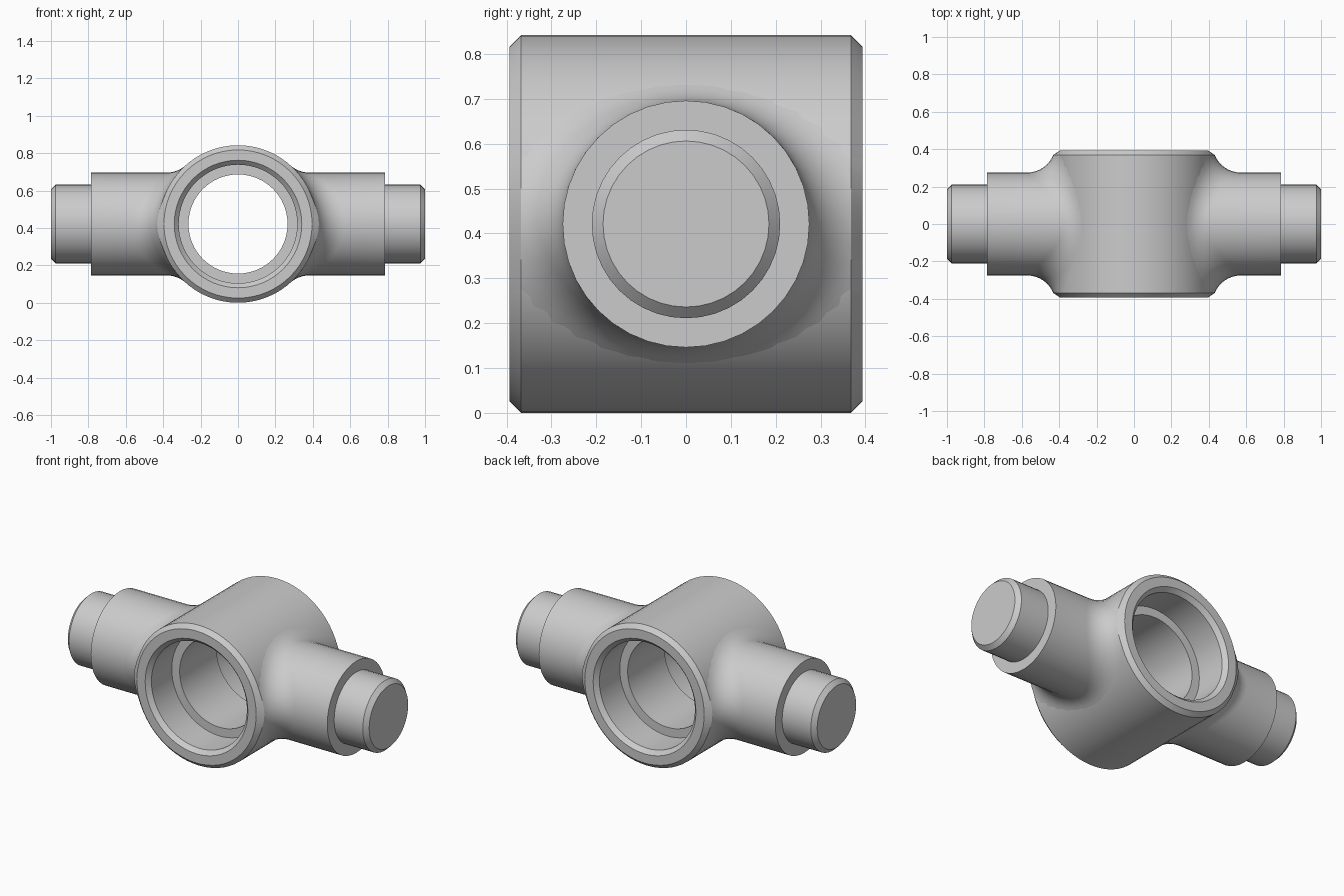
import bpy, bmesh, math
from mathutils import Vector

cube = bpy.data.objects.get("Cube")
if cube:
    bpy.data.objects.remove(cube, do_unlink=True)

HUB_R, HUB_Y, CHAMFER = 0.421, 0.393, 0.025
ARM_R, PIN_R, FILLET = 0.275, 0.21, 0.15
CENTRE_Z = HUB_R

steel = bpy.data.materials.new("grey_steel")
steel.use_nodes = True
GREY = (0.6, 0.6, 0.6, 1)
steel.diffuse_color = GREY
steel.node_tree.nodes["Principled BSDF"].inputs["Base Color"].default_value = GREY


def finish(bm, name):
    bmesh.ops.recalc_face_normals(bm, faces=bm.faces[:])
    mesh = bpy.data.meshes.new(name)
    bm.to_mesh(mesh)
    bm.free()
    mesh.materials.append(steel)
    ob = bpy.data.objects.new(name, mesh)
    ob.location.z = CENTRE_Z
    bpy.context.collection.objects.link(ob)
    bpy.ops.object.select_all(action='DESELECT')
    ob.select_set(True)
    bpy.context.view_layer.objects.active = ob
    bpy.ops.object.shade_smooth_by_angle(angle=math.radians(30))
    return ob


def loft(bm, rings, closed=False):
    """Skin a list of point rings with quads; returns the vertex rings."""
    vs = [[bm.verts.new(p) for p in ring] for ring in rings]
    pairs = list(zip(vs, vs[1:])) + ([(vs[-1], vs[0])] if closed else [])
    for a, b in pairs:
        for i in range(len(a)):
            j = (i + 1) % len(a)
            bm.faces.new((a[i], a[j], b[j], b[i]))
    return vs


# Hub: revolved section with chamfered rims and a stepped bore
half = [(HUB_R, HUB_Y - CHAMFER), (HUB_R - CHAMFER, HUB_Y), (0.341, HUB_Y),
        (0.317, HUB_Y - CHAMFER), (0.317, 0.175), (0.265, 0.175)]
section = half + [(r, -y) for r, y in reversed(half)]
N = 64
bm = bmesh.new()
loft(bm, [[(r * math.cos(2 * math.pi * i / N), y, r * math.sin(2 * math.pi * i / N))
           for i in range(N)] for r, y in section], closed=True)
finish(bm, "hub")


# Arms: stepped pin and barrel, blended into the hub by a rolling-ball fillet
def build_arm(name, side):
    n, steps = 40, 10
    angles = [2 * math.pi * i / n for i in range(n)]
    rings = [[(x, r * math.cos(a), r * math.sin(a)) for a in angles]
             for x, r in [(1.0, PIN_R - 0.025), (0.975, PIN_R),
                          (0.785, PIN_R), (0.785, ARM_R)]]
    for k in range(steps + 1):
        ring = []
        for a in angles:
            y, z = (ARM_R + FILLET) * math.cos(a), (ARM_R + FILLET) * math.sin(a)
            x = math.sqrt((HUB_R + FILLET) ** 2 - z * z)
            to_arm = Vector((0, -math.cos(a), -math.sin(a)))
            to_hub = Vector((-x, 0, -z)).normalized()
            reach = FILLET + (0.001 if k == steps else 0)
            ring.append(Vector((x, y, z)) + to_arm.slerp(to_hub, k / steps) * reach)
        rings.append(ring)
    bm = bmesh.new()
    vs = loft(bm, rings)
    bm.faces.new(vs[0])

    # Trim the fillet at the hub rims and carry the rim chamfer across it
    for s in (1, -1):
        cut = bmesh.ops.bisect_plane(
            bm, geom=bm.verts[:] + bm.edges[:] + bm.faces[:],
            plane_co=(0, s * (HUB_Y - CHAMFER), 0), plane_no=(0, s, 0),
            clear_outer=True)["geom_cut"]
        edges = [e for e in cut if isinstance(e, bmesh.types.BMEdge)]
        new = bmesh.ops.extrude_edge_only(bm, edges=edges)["geom"]
        for v in (g for g in new if isinstance(g, bmesh.types.BMVert)):
            scale = (HUB_R - CHAMFER) / math.hypot(v.co.x, v.co.z)
            v.co = (v.co.x * scale, s * HUB_Y, v.co.z * scale)
    for v in bm.verts:
        v.co.x *= side
    finish(bm, name)


build_arm("left_arm", 1)
build_arm("right_arm", -1)
